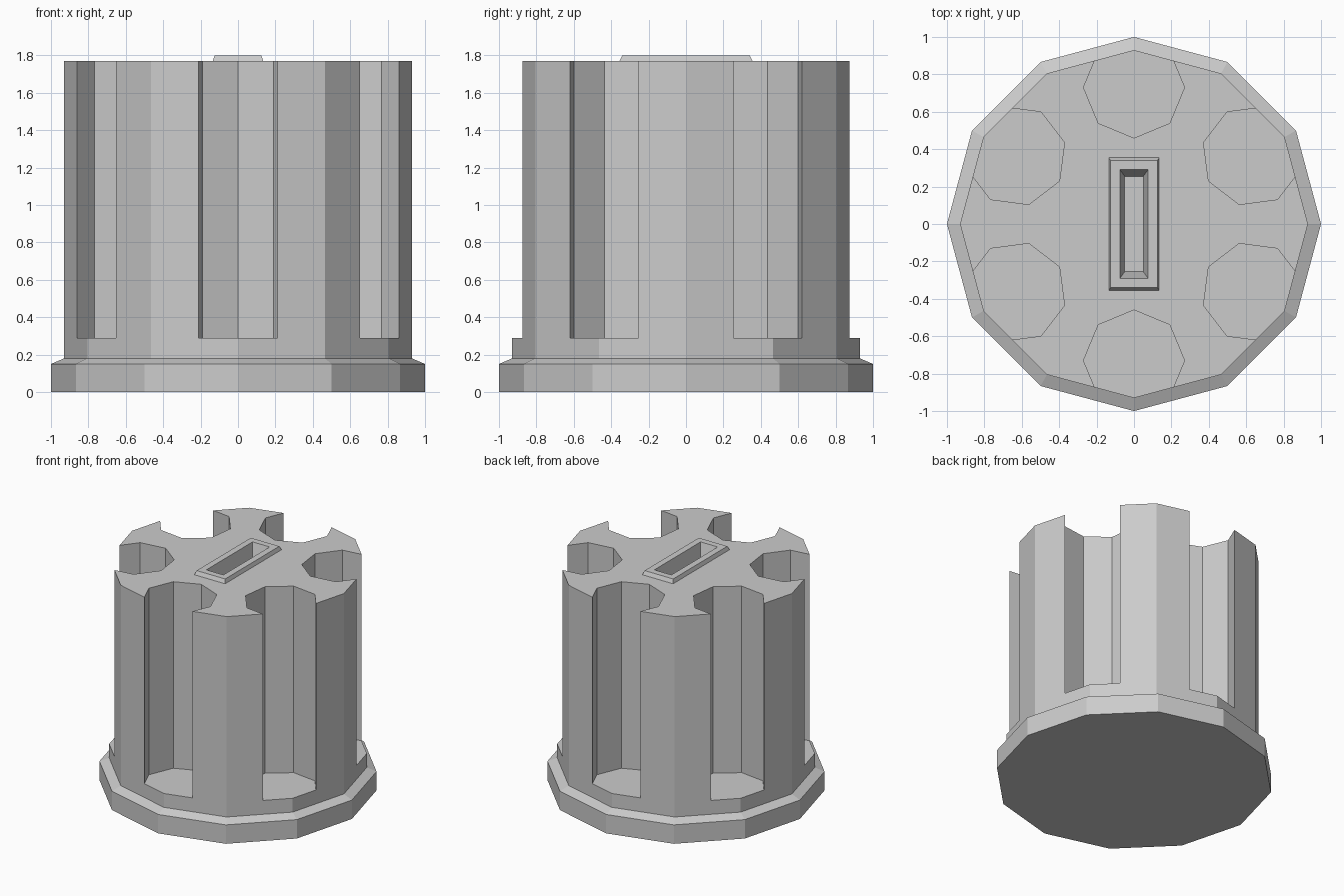
import bpy, bmesh
from math import sin, cos, pi

cube = bpy.data.objects.get("Cube")
if cube:
    bpy.data.objects.remove(cube, do_unlink=True)

grey = bpy.data.materials.new("plain grey")
grey.use_nodes = True
grey.diffuse_color = (0.6, 0.6, 0.6, 1)
grey.node_tree.nodes["Principled BSDF"].inputs["Base Color"].default_value = (0.6, 0.6, 0.6, 1)


def polygon(radius, sides, z, x=0, y=0, turn=0):
    return [(x + radius * cos(turn + 2 * pi * i / sides),
             y + radius * sin(turn + 2 * pi * i / sides), z) for i in range(sides)]


def rectangle(hx, hy, z):
    return [(-hx, -hy, z), (hx, -hy, z), (hx, hy, z), (-hx, hy, z)]


def loft(bm, rings):
    """Skin a stack of rings into a closed solid."""
    rows = [[bm.verts.new(p) for p in ring] for ring in rings]
    n = len(rows[0])
    for low, high in zip(rows, rows[1:]):
        for i in range(n):
            j = (i + 1) % n
            bm.faces.new((low[i], low[j], high[j], high[i]))
    bm.faces.new(rows[0][::-1])
    bm.faces.new(rows[-1])


def build(name, solids):
    bm = bmesh.new()
    for rings in solids:
        loft(bm, rings)
    bmesh.ops.recalc_face_normals(bm, faces=bm.faces[:])
    mesh = bpy.data.meshes.new(name)
    bm.to_mesh(mesh)
    bm.free()
    mesh.materials.append(grey)
    obj = bpy.data.objects.new(name, mesh)
    bpy.context.collection.objects.link(obj)
    return obj


def cut(target, cutter):
    mod = target.modifiers.new("cut", 'BOOLEAN')
    mod.operation = 'DIFFERENCE'
    mod.solver = 'EXACT'
    mod.object = cutter
    bpy.context.view_layer.objects.active = target
    bpy.ops.object.modifier_apply(modifier=mod.name)


# Twelve-sided body with a wider chamfered base flange
profile = [(1, 0), (1, 0.15), (0.93, 0.18), (0.93, 1.77)]
body = build("fluted_body", [[polygon(r, 12, z) for r, z in profile]])

# Raised bevelled frame on the top
frame = build("slot_frame", [[rectangle(0.135, 0.355, 1.77), rectangle(0.125, 0.34, 1.80)]])

# Six octagonal flutes around the side
flutes = []
for k in range(6):
    a = pi / 6 + k * pi / 3
    flutes.append([polygon(0.27, 8, z, 0.73 * cos(a), 0.73 * sin(a), a) for z in (0.29, 2.0)])
flute_cutter = build("flute_cutter", flutes)

# Tapered slot through the frame into the body
slot_cutter = build("slot_cutter", [[rectangle(0.05, 0.255, 1.68), rectangle(0.079, 0.296, 1.82)]])

cut(body, flute_cutter)
cut(body, slot_cutter)
cut(frame, slot_cutter)
for helper in (flute_cutter, slot_cutter):
    helper.hide_render = True
    bpy.data.objects.remove(helper, do_unlink=True)
